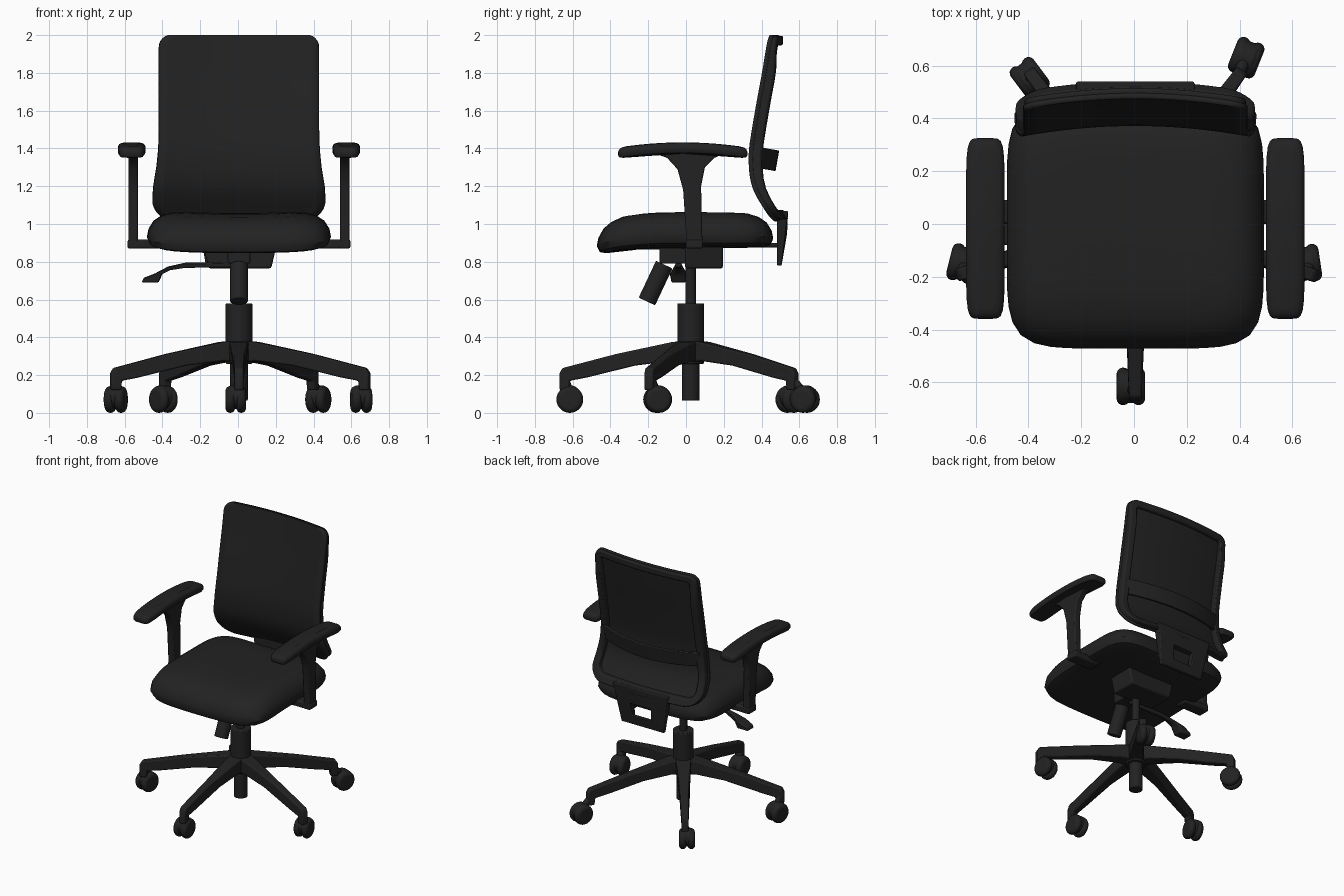
import bpy, bmesh, math
from mathutils import Matrix, Vector

if "Cube" in bpy.data.objects:
    bpy.data.objects.remove(bpy.data.objects["Cube"])

black = bpy.data.materials.new("matte_black")
black.diffuse_color = (0.016, 0.016, 0.016, 1)
black.use_nodes = True
black.node_tree.nodes["Principled BSDF"].inputs["Base Color"].default_value = black.diffuse_color
CX, HUB_Y = 0.005, 0.025


def finish(name, bm, bevel=0.0, segments=2, solid=0.0):
    bmesh.ops.recalc_face_normals(bm, faces=bm.faces)
    me = bpy.data.meshes.new(name)
    bm.to_mesh(me)
    bm.free()
    ob = bpy.data.objects.new(name, me)
    bpy.context.collection.objects.link(ob)
    me.materials.append(black)
    bpy.ops.object.select_all(action='DESELECT')
    ob.select_set(True)
    bpy.context.view_layer.objects.active = ob
    bpy.ops.object.shade_smooth_by_angle(angle=math.radians(40))
    if solid:
        m = ob.modifiers.new("solid", 'SOLIDIFY')
        m.thickness, m.offset = solid, 0
    if bevel:
        m = ob.modifiers.new("bevel", 'BEVEL')
        m.width, m.segments, m.limit_method = bevel, segments, 'ANGLE'
        m.angle_limit = math.radians(40)
    return ob


def interp(table, v):
    if v <= table[0][0]:
        return table[0][1]
    for (a, p), (b, q) in zip(table, table[1:]):
        if v <= b:
            return p + (q - p) * (v - a) / (b - a)
    return table[-1][1]


def prism(name, pts, half, matrix=Matrix(), bevel=0.008):
    """Extrude an x-z profile along y; half is the half thickness at each x."""
    bm = bmesh.new()
    a = [bm.verts.new((u, -half(u), v)) for u, v in pts]
    b = [bm.verts.new((u, half(u), v)) for u, v in pts]
    bm.faces.new(a)
    bm.faces.new(b[::-1])
    for i in range(len(pts)):
        j = (i + 1) % len(pts)
        bm.faces.new((a[i], b[i], b[j], a[j]))
    bm.transform(matrix)
    return finish(name, bm, bevel)


def cylinder(name, r, p0, p1, bevel=0.006, segments=2):
    p0, p1 = Vector(p0), Vector(p1)
    d = p1 - p0
    m = Matrix.Translation((p0 + p1) / 2) @ d.to_track_quat('Z', 'Y').to_matrix().to_4x4()
    bm = bmesh.new()
    bmesh.ops.create_cone(bm, cap_ends=True, segments=28, radius1=r, radius2=r, depth=d.length, matrix=m)
    return finish(name, bm, bevel, segments)


def box(name, x0, x1, y0, y1, z0, z1, taper=1.0, bevel=0.01):
    bm = bmesh.new()
    bmesh.ops.create_cube(bm, size=1)
    for v in bm.verts:
        k = taper if v.co.z < 0 else 1
        v.co = ((x0 + x1) / 2 + v.co.x * (x1 - x0) * k, (y0 + y1) / 2 + v.co.y * (y1 - y0),
                (z0 + z1) / 2 + v.co.z * (z1 - z0))
    return finish(name, bm, bevel)


def cushion(name, cx, cy, a, b, n, rings, shape, count=64):
    """Stack inset superellipse rings (inset, z); shape gives a z offset at x, y."""
    bm = bmesh.new()
    loops = []
    for d, z in rings:
        loop = []
        for i in range(count):
            t = 2 * math.pi * i / count
            c, s = math.cos(t), math.sin(t)
            r = (abs(c) ** n + abs(s) ** n) ** (-1 / n)
            x, y = (a - d) * r * c, (b - d) * r * s
            loop.append(bm.verts.new((cx + x, cy + y, z + shape(x, y))))
        loops.append(loop)
    for p, q in zip(loops, loops[1:]):
        for i in range(count):
            j = (i + 1) % count
            bm.faces.new((p[i], p[j], q[j], q[i]))
    bm.faces.new(loops[0])
    bm.faces.new(loops[-1])
    return finish(name, bm)


def ring(name, outer, inner, front, depth, bevel):
    """Closed frame between two x-z outlines."""
    bm = bmesh.new()
    rows = []
    for (x, z), (u, w) in zip(outer, inner):
        rows.append([bm.verts.new(p) for p in (
            (x, front(x, z), z), (x, front(x, z) + depth(z), z),
            (u, front(u, w) + depth(w), w), (u, front(u, w), w))])
    for p, q in zip(rows, rows[1:] + rows[:1]):
        for k in range(4):
            bm.faces.new((p[k], q[k], q[(k + 1) % 4], p[(k + 1) % 4]))
    return finish(name, bm, bevel)


# Seat cushion: drooping front edge, slightly dished top
def seat_shape(x, y):
    droop = max(0, (-0.05 - y) / 0.42)
    return -0.04 * droop ** 2 - 0.012 * (1 - min(1, abs(x) / 0.45) ** 2)


cushion("seat", CX, -0.005, 0.487, 0.467, 6,
        [(0.2, 0.885), (0.05, 0.888), (0.015, 0.9), (0, 0.935), (0.008, 0.975), (0.035, 1.018),
         (0.075, 1.046), (0.13, 1.064), (0.22, 1.07), (0.32, 1.07), (0.42, 1.07)], seat_shape)

# Backrest: curved panel and rear frame
Z0, Z1, W = 1.02, 2.0, 0.425
FRONT = [(1.0, .465), (1.07, .42), (1.15, .37), (1.2, .348), (1.25, .336), (1.32, .33), (1.4, .331),
         (1.5, .346), (1.65, .372), (1.8, .40), (2.0, .433)]
WIDTH = [(1.0, .455), (1.1, .46), (1.2, .453), (1.3, .436), (1.4, .426), (1.5, .423), (2.0, .423)]
R_LOW, R_TOP = 0.11, 0.06


def back_y(x, z):
    return interp(FRONT, z) + 0.04 * (1 - min(1, abs(x - CX) / 0.43) ** 2)


def outline(inset):
    pts, corners = [], []
    for sx, z, r, a0 in ((1, Z0, R_LOW, -90), (1, Z1, R_TOP, 0), (-1, Z1, R_TOP, 90), (-1, Z0, R_LOW, 180)):
        cz = z + r if z == Z0 else z - r
        arc = [math.radians(a0 + 90 * k / 6) for k in range(7)]
        rr = max(r - inset, 0.02)
        off = inset - (r - rr)
        cz += off if z == Z0 else -off
        corners.append([(sx * (W - r - off) + rr * math.cos(t), cz + rr * math.sin(t)) for t in arc])
    for c, nxt in zip(corners, corners[1:] + corners[:1]):
        pts += c
        (x, z), (u, w) = c[-1], nxt[0]
        pts += [(x + (u - x) * k / 14, z + (w - z) * k / 14) for k in range(1, 14)]
    return [(CX + x * interp(WIDTH, z) / W, z) for x, z in pts]


def half_width(z):
    hw = W
    for r, d in ((R_LOW, z - Z0), (R_TOP, Z1 - z)):
        if d < r:
            hw = W - r + math.sqrt(max(0, r * r - (r - d) ** 2))
    return hw * interp(WIDTH, z) / W


bm = bmesh.new()
rows = []
for i in range(37):
    z = (Z0 + Z1) / 2 - (Z1 - Z0) / 2 * math.cos(math.pi * i / 36)
    hw = half_width(z)
    xs = [CX + hw * (k / 8 - 1) for k in range(17)]
    rows.append([bm.verts.new((x, back_y(x, z) + 0.012, z)) for x in xs])
for p, q in zip(rows, rows[1:]):
    for k in range(16):
        bm.faces.new((p[k], p[k + 1], q[k + 1], q[k]))
finish("backrest_panel", bm, solid=0.022)
DEPTH = [(1.0, .045), (1.1, .055), (1.3, .06), (1.8, .06), (2.0, .034)]
ring("backrest_frame", outline(0.004), outline(0.055), lambda x, z: back_y(x, z) + 0.008,
     lambda z: interp(DEPTH, z), 0.01)

# Lumbar strip bowing backwards behind the panel
arc = [k / 8 - 1 for k in range(17)]
strip = [(CX + 0.4 * s, 0.09 - 0.085 * s * s) for s in arc]
strip += [(x, y - 0.022) for x, y in reversed(strip)]
prism("lumbar_strip", strip, lambda u: 0.055,
      Matrix.Translation((0, 0.395, 1.35)) @ Matrix.Rotation(math.radians(-100), 4, 'X'), 0.004)

# Back bracket with its window, and the bars joining it to the mechanism
ring("back_bracket", [(-.22, 1.07), (.23, 1.07), (.18, .78), (-.17, .78)],
     [(-.08, .945), (.09, .945), (.08, .845), (-.07, .845)],
     lambda x, z: 0.482, lambda z: interp([(.78, .024), (.95, .054), (1.07, .058)], z), 0.006)
for side, s in (("left", -1), ("right", 1)):
    box(f"{side}_back_bar", CX + s * 0.125 - 0.03, CX + s * 0.125 + 0.03, 0.1, 0.5, 0.875, 0.9)

# Tilt mechanism, its handle, and the height lever
box("mechanism", CX - 0.19, CX + 0.2, -0.005, 0.195, 0.765, 0.89, 0.85)
box("mechanism_nose", CX - 0.06, CX + 0.06, -0.14, 0.02, 0.79, 0.89)
cylinder("tilt_handle", 0.048, (CX, -0.207, 0.59), (CX, -0.115, 0.785))
prism("height_lever", [(0, .8), (-.28, .795), (-.37, .775), (-.44, .738), (-.5, .715), (-.51, .69),
                       (-.42, .69), (-.4, .735), (-.36, .755), (-.28, .768), (0, .77)],
      lambda u: 0.016 if u > -.38 else 0.038, Matrix.Translation((0, -0.04, 0)))

# Armrests
POST = [(-.2, 1.385), (-.1, 1.35), (-.045, 1.29), (-.015, 1.18), (0, .95), (0, .87), (.09, .87),
        (.085, .95), (.08, 1.2), (.1, 1.3), (.15, 1.35), (.23, 1.385), (0, 1.4)]
for side, s in (("left", -1), ("right", 1)):
    cushion(f"{side}_arm_pad", CX + s * 0.568, -0.017, 0.073, 0.342, 7,
            [(.03, 1.373), (.008, 1.377), (0, 1.39), (0, 1.41), (.006, 1.422), (.018, 1.429), (.04, 1.432)],
            lambda x, y: -0.027 * (y / 0.342) ** 2)
    prism(f"{side}_arm_post", POST, lambda u: 0.025,
          Matrix.Translation((CX + s * 0.56, 0, 0)) @ Matrix.Rotation(math.pi / 2, 4, 'Z'))
    x0, x1 = sorted((CX + s * 0.38, CX + s * 0.59))
    box(f"{side}_arm_bracket", x0, x1, 0, 0.09, 0.87, 0.918)

# Gas column
cylinder("column_rod", 0.027, (CX, HUB_Y, 0.55), (CX, HUB_Y, 0.8))
cylinder("column_sleeve", 0.071, (CX, HUB_Y, 0.26), (CX, HUB_Y, 0.58))
cylinder("column_foot", 0.047, (CX, HUB_Y, 0.065), (CX, HUB_Y, 0.3))

# Five-star base with twin-wheel casters: leg length, caster position and rolling direction
LEG = [(0, .385), (.1, .375), (.4, .312), (.64, .25), (.69, .237), (.705, .21), (.705, .12), (.655, .12),
       (.65, .17), (.56, .187), (.3, .25), (.1, .275), (0, .265)]
WHEELS = [(.985, -.012, -.615, 0, 1), (1.03, .652, -.15, -.15, 1), (.98, .425, .63, .4, 1),
          (.98, -.395, .553, -.6, .8), (1.01, -.647, -.15, .25, 1)]
for i, (size, x, y, dx, dy) in enumerate(WHEELS):
    spin = Matrix.Translation((CX, HUB_Y, 0)) @ Matrix.Rotation(math.radians(72 * i - 90), 4, 'Z')
    prism(f"base_leg_{i + 1}", [(u * size, v) for u, v in LEG],
          lambda u: interp([(0, .055), (.15, .045), (.4, .028), (.7, .024)], u), spin)
    axle = Vector((dy, -dx, 0)).normalized()
    c = Vector((x, y, 0.071))
    for k, s in enumerate((-1, 1)):
        cylinder(f"caster_{i + 1}_wheel_{k + 1}", 0.071, c + axle * s * 0.004, c + axle * s * 0.054, 0.024, 4)
    up = Vector((0, 0, 0.012))
    cylinder(f"caster_{i + 1}_hood", 0.063, c + up - axle * 0.036, c + up + axle * 0.036, 0.012, 3)
    tip = spin @ Vector((0.675 * size, 0, 0.18))
    cylinder(f"caster_{i + 1}_stem", 0.022, tip, c + Vector((0, 0, 0.03)), 0.004)
